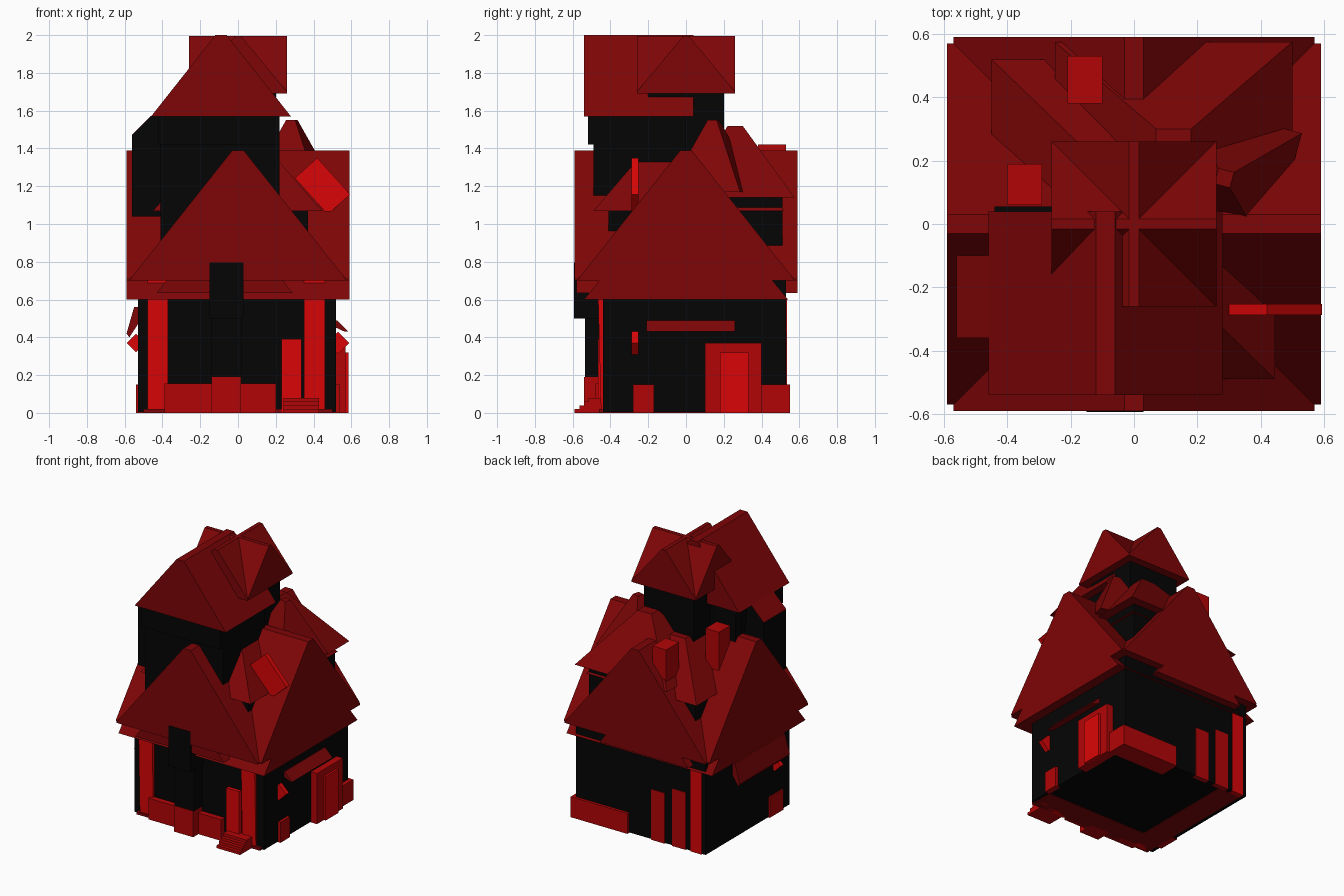
import bpy, bmesh, math
from mathutils import Matrix, Vector

cube = bpy.data.objects.get("Cube")
if cube:
    bpy.data.objects.remove(cube, do_unlink=True)


def material(name, colour):
    m = bpy.data.materials.new(name)
    m.use_nodes = True
    m.diffuse_color = (*colour, 1)
    m.node_tree.nodes["Principled BSDF"].inputs["Base Color"].default_value = (*colour, 1)
    return m


ROOF = material("dark roof red", (0.21, 0.0015, 0.002))
TRIM = material("brick red", (0.45, 0.0015, 0.002))
BRIGHT = material("bright red", (0.7, 0.0015, 0.002))
WALL = material("black wall", (0.0015, 0.0015, 0.0015))


def finish(name, bm, mat):
    bmesh.ops.recalc_face_normals(bm, faces=bm.faces)
    mesh = bpy.data.meshes.new(name)
    bm.to_mesh(mesh)
    bm.free()
    mesh.materials.append(mat)
    ob = bpy.data.objects.new(name, mesh)
    bpy.context.collection.objects.link(ob)
    return ob


def frustum(name, mat, x, y, z, top_x=None, top_y=None):
    """Box between ranges; the top rectangle may differ from the base."""
    bm = bmesh.new()
    rings = []
    for h, (xa, xb), (ya, yb) in ((z[0], x, y), (z[1], top_x or x, top_y or y)):
        rings.append([bm.verts.new((px, py, h))
                      for px, py in ((xa, ya), (xb, ya), (xb, yb), (xa, yb))])
    low, high = rings
    bm.faces.new(low[::-1])
    bm.faces.new(high)
    for i in range(4):
        j = (i + 1) % 4
        bm.faces.new((low[i], low[j], high[j], high[i]))
    return finish(name, bm, mat)


def prism(name, mat, profile, start, end, axis="y"):
    """Extrude a profile of (across, height) points along x or y."""
    bm = bmesh.new()

    def ring(d):
        return [bm.verts.new((a, d, h) if axis == "y" else (d, a, h)) for a, h in profile]
    a, b = ring(start), ring(end)
    bm.faces.new(a)
    bm.faces.new(b[::-1])
    n = len(profile)
    for i in range(n):
        j = (i + 1) % n
        bm.faces.new((a[i], a[j], b[j], b[i]))
    return finish(name, bm, mat)


def gable(name, half, reach, ridge, base, eave, top, axis):
    shape = [(-half, base), (half, base), (half, eave),
             (ridge, top), (-ridge, top), (-half, eave)]
    return prism(name, ROOF, shape, -reach, reach, axis)


def plank(name, centre, size, angle):
    bm = bmesh.new()
    bmesh.ops.create_cube(bm, size=1)
    turn = Matrix.Rotation(math.radians(angle), 4, "Y")
    bmesh.ops.transform(bm, verts=bm.verts, matrix=Matrix.Translation(Vector(centre))
                        @ turn @ Matrix.Diagonal((*size, 1)))
    return finish(name, bm, BRIGHT)


# Ground floor with red strips under its front and one side
frustum("floor_strip_front", ROOF, (-0.5, 0.5), (-0.46, -0.28), (0, 0.02))
frustum("floor_strip_side", ROOF, (-0.5, -0.32), (-0.28, 0.5), (0, 0.02))
frustum("ground_walls", WALL, (-0.53, 0.52), (-0.44, 0.53), (0.004, 0.705))

# Lower crossed roof with skirt slabs
frustum("skirt_across", ROOF, (-0.59, 0.59), (-0.54, 0.54), (0.6, 0.71),
        top_y=(-0.45, 0.45))
frustum("skirt_along", ROOF, (-0.43, 0.29), (-0.58, 0.59), (0.635, 0.71),
        top_x=(-0.37, 0.23))
for axis in "xy":
    gable("lower_roof_" + axis, 0.57, 0.59, 0.03, 0.7, 0.71, 1.39, axis)

# Middle floor and its hipped roof
frustum("middle_walls", WALL, (-0.4, 0.37), (-0.41, 0.46), (0.8, 1.075))
frustum("middle_roof", ROOF, (-0.45, 0.445), (-0.49, 0.52), (1.07, 1.385),
        (-0.17, 0.17), (-0.22, 0.25))

# Hipped roof on the back corner
frustum("back_corner_walls", WALL, (-0.17, 0.43), (0.05, 0.51), (0.8, 1.15))
frustum("back_corner_roof", ROOF, (-0.25, 0.5), (0, 0.575), (1.14, 1.52),
        (0.07, 0.18), (0.22, 0.3))

# Turned pyramid roof on the side
pyramid = frustum("turned_side_roof", ROOF, (-0.2, 0.2), (-0.2, 0.2), (1.17, 1.55),
                  (-0.025, 0.025), (-0.025, 0.025))
pyramid.location = (0.285, 0.145, 0)
pyramid.rotation_euler.z = math.radians(-15)

# Front tower with side bay
frustum("tower_walls", WALL, (-0.41, 0.22), (-0.49, 0), (0.85, 1.58))
frustum("tower_top_band", WALL, (-0.42, 0.22), (-0.52, 0), (1.42, 1.58))
frustum("tower_back_panel", WALL, (-0.44, -0.26), (-0.02, 0.055), (1.05, 1.56))
prism("tower_bay", WALL, [(-0.56, 1.04), (-0.4, 1.04), (-0.4, 1.57), (-0.46, 1.57),
                          (-0.56, 1.47)], -0.36, -0.1)
prism("bay_roof", ROOF, [(-0.56, 1.47), (-0.46, 1.57), (-0.46, 1.574),
                         (-0.56, 1.474)], -0.36, -0.1)
prism("tower_roof", ROOF, [(-0.46, 1.57), (0.28, 1.57), (-0.06, 2), (-0.12, 2)],
      -0.54, 0.04)

# Central turret with crossed roof
frustum("turret_walls", WALL, (-0.2, 0.2), (-0.2, 0.2), (1, 1.7))
for axis in "xy":
    gable("turret_roof_" + axis, 0.26, 0.26, 0.015, 1.69, 1.7, 1.995, axis)

# Chimneys
frustum("chimney_back", TRIM, (-0.21, -0.1), (0.38, 0.53), (0.9, 1.42))
frustum("chimney_side", TRIM, (-0.4, -0.29), (0.06, 0.19), (0.9, 1.47))

# Front: columns, plinth, flue, door and steps
for side, x in (("right", (-0.48, -0.37)), ("left", (0.35, 0.46))):
    frustum("front_column_" + side, BRIGHT, x, (-0.45, -0.4), (0, 0.71),
            top_y=(-0.468, -0.4))
frustum("front_plinth", TRIM, (-0.39, 0.2), (-0.48, -0.42), (0, 0.155))
frustum("flue_base", TRIM, (-0.14, 0.015), (-0.54, -0.42), (0, 0.19))
frustum("flue", WALL, (-0.14, 0.02), (-0.535, -0.42), (0.19, 0.55))
frustum("flue_top", WALL, (-0.15, 0.03), (-0.593, -0.42), (0.5, 0.795))
frustum("front_door", BRIGHT, (0.23, 0.335), (-0.465, -0.42), (0, 0.39))
for i in range(4):
    frustum(f"front_step_{i}", TRIM, (0.24, 0.43), (-0.59 + i * 0.025, -0.44),
            (i * 0.02, 0.02 + i * 0.02))

# Left side: door, awning and low wall
frustum("side_door_frame", TRIM, (0.5, 0.57), (0.1, 0.4), (0, 0.37))
frustum("side_door", BRIGHT, (0.5, 0.585), (0.18, 0.33), (0, 0.32))
prism("side_awning", ROOF, [(0.5, 0.46), (0.5, 0.49), (0.525, 0.49), (0.585, 0.43),
                            (0.565, 0.43)], -0.21, 0.26)
frustum("side_low_wall", TRIM, (0.5, 0.54), (-0.28, -0.17), (0, 0.15))

# Back: low wall, doors and column
frustum("back_low_wall", TRIM, (0.09, 0.55), (0.4, 0.55), (0, 0.15))
frustum("back_door_inner", TRIM, (-0.2, -0.09), (0.5, 0.534), (0, 0.37))
frustum("back_door_outer", TRIM, (-0.37, -0.26), (0.5, 0.534), (0, 0.42))
frustum("back_column", BRIGHT, (-0.5, -0.41), (0.5, 0.534), (0, 0.6))

# Right side: awning and low wall
prism("opposite_awning", ROOF, [(-0.51, 0.5), (-0.51, 0.56), (-0.55, 0.56),
                                (-0.59, 0.42), (-0.575, 0.4)], -0.36, 0.22)
frustum("opposite_low_wall", TRIM, (-0.54, -0.5), (-0.36, -0.2), (0, 0.15))

# Tilted bright planks
plank("roof_plank", (0.447, -0.27, 1.2), (0.26, 0.035, 0.16), 48)
plank("side_plank", (0.53, -0.27, 0.37), (0.085, 0.035, 0.085), 45)
plank("opposite_plank", (-0.54, -0.27, 0.37), (0.07, 0.035, 0.07), 45)
